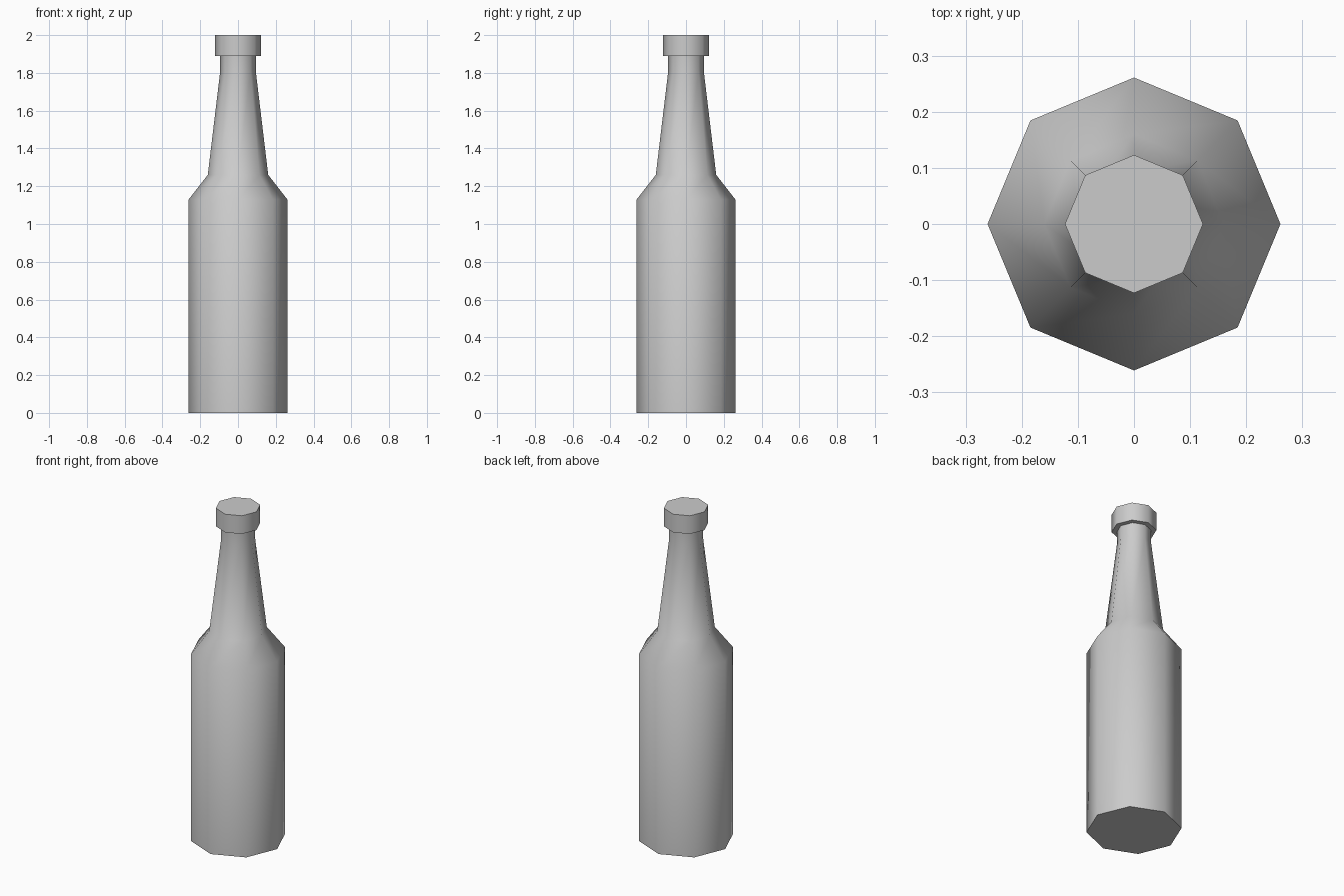
import bpy, bmesh, math

SIDES = 8

cube = bpy.data.objects.get("Cube")
if cube:
    bpy.data.objects.remove(cube, do_unlink=True)

grey = bpy.data.materials.new("light_grey")
grey.use_nodes = True
colour = (0.6, 0.6, 0.6, 1)
grey.diffuse_color = colour
grey.node_tree.nodes["Principled BSDF"].inputs["Base Color"].default_value = colour


def lathe(name, profile, cap_top=True):
    """Octagonal solid from (radius, height) rings, corners on the axes."""
    bm = bmesh.new()
    rings = []
    for r, z in profile:
        angles = [2 * math.pi * i / SIDES for i in range(SIDES)]
        rings.append([bm.verts.new((r * math.cos(a), r * math.sin(a), z)) for a in angles])
    for low, high in zip(rings, rings[1:]):
        for i in range(SIDES):
            j = (i + 1) % SIDES
            bm.faces.new((low[i], low[j], high[j], high[i]))
    bm.faces.new(rings[0][::-1])
    if cap_top:
        bm.faces.new(rings[-1])
    mesh = bpy.data.meshes.new(name)
    bm.to_mesh(mesh)
    bm.free()
    mesh.materials.append(grey)
    obj = bpy.data.objects.new(name, mesh)
    bpy.context.collection.objects.link(obj)
    bpy.ops.object.select_all(action="DESELECT")
    obj.select_set(True)
    bpy.context.view_layer.objects.active = obj
    bpy.ops.object.shade_smooth_by_angle(angle=math.radians(60))
    return obj


# Body, shoulder and tapering neck
lathe("bottle_body", [(0.261, 0), (0.261, 1.13), (0.16, 1.26), (0.094, 1.81), (0.094, 1.89)], cap_top=False)

# Wide cap over the mouth
lathe("bottle_cap", [(0.123, 1.89), (0.123, 2.0)])
